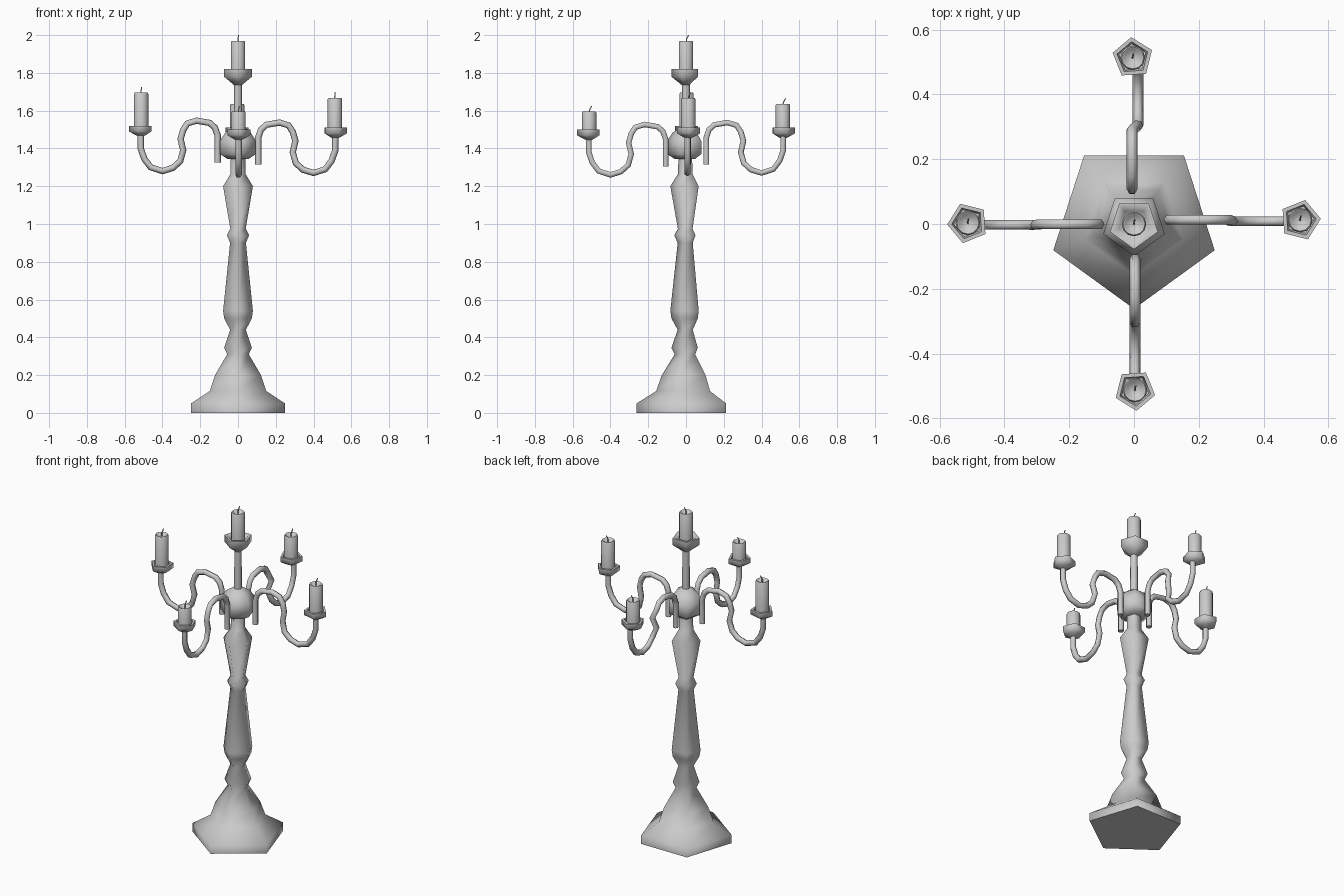
import bpy, bmesh, math
from mathutils import Vector

if "Cube" in bpy.data.objects:
    bpy.data.objects.remove(bpy.data.objects["Cube"])


def lathe(name, profile, sides, centre=(0, 0, 0), turn=-90):
    """Revolve (radius, z) pairs; the first corner points along 'turn' degrees."""
    bm = bmesh.new()
    rings = []
    for r, z in profile:
        if r == 0:
            rings.append([bm.verts.new((0, 0, z))] * sides)
        else:
            angles = [math.radians(turn + 360 * i / sides) for i in range(sides)]
            rings.append([bm.verts.new((r * math.cos(a), r * math.sin(a), z)) for a in angles])
    for low, high in zip(rings, rings[1:]):
        for i in range(sides):
            j = (i + 1) % sides
            quad = list(dict.fromkeys((low[i], low[j], high[j], high[i])))
            bm.faces.new(quad)
    mesh = bpy.data.meshes.new(name)
    bmesh.ops.recalc_face_normals(bm, faces=bm.faces)
    bm.to_mesh(mesh)
    bm.free()
    ob = bpy.data.objects.new(name, mesh)
    ob.location = centre
    bpy.context.collection.objects.link(ob)
    bpy.ops.object.select_all(action='DESELECT')
    ob.select_set(True)
    bpy.context.view_layer.objects.active = ob
    bpy.ops.object.shade_smooth_by_angle(angle=math.radians(75))
    return ob


def tube(name, points, radius, resolution=1):
    curve = bpy.data.curves.new(name, 'CURVE')
    curve.dimensions = '3D'
    curve.bevel_depth = radius
    curve.bevel_resolution = resolution
    curve.use_fill_caps = True
    spline = curve.splines.new('POLY')
    spline.points.add(len(points) - 1)
    for p, co in zip(spline.points, points):
        p.co = (*co, 1)
    ob = bpy.data.objects.new(name, curve)
    bpy.context.collection.objects.link(ob)
    return ob


def candle(name, x, y, bottom, top):
    """Candle with a slightly hollow top and a bent wick."""
    lathe(name + "_candle", [(0, bottom), (.038, bottom), (.038, top - .006), (.034, top),
                             (.028, top - .003), (.022, top - .012), (0, top - .014)], 12, (x, y, 0))
    wick = [(0, 0, -.016), (-.001, .002, .006), (.001, .006, .016), (.002, .014, .03)]
    tube(name + "_wick", [(x + a, y + b, top + c) for a, b, c in wick], .003, 0)


# Five-sided foot and turned column
lathe("base_and_column", [
    (0, 0), (.262, 0), (.262, .05), (.158, .115), (.128, .2), (.06, .31), (.077, .345),
    (.044, .44), (.077, .5), (.083, .54), (.044, .9), (.062, .94), (.043, .975),
    (.083, 1.2), (.042, 1.265), (.04, 1.37), (0, 1.37)], 5)

# Hub, upper stem and central cup
lathe("hub", [(0, 1.345), (.06, 1.345), (.1, 1.37), (.1, 1.44), (.07, 1.485),
              (.03, 1.51), (0, 1.51)], 5)
lathe("upper_stem", [(0, 1.48), (.022, 1.48), (.02, 1.76), (0, 1.76)], 8)
lathe("central_cup", [(0, 1.735), (.022, 1.735), (.04, 1.75), (.078, 1.78), (.078, 1.82),
                      (.062, 1.82), (.05, 1.795), (0, 1.795)], 5)
candle("central", 0, 0, 1.79, 1.97)

# S-curved arm as (distance out, height)
ARM = [(.108, 1.325), (.108, 1.47), (.122, 1.51), (.15, 1.535), (.22, 1.547), (.268, 1.532),
       (.29, 1.498), (.304, 1.45), (.29, 1.39), (.306, 1.332), (.345, 1.297), (.4, 1.28),
       (.462, 1.3), (.496, 1.345), (.515, 1.4), (.515, 1.48)]
CUP = [(0, -.055), (.018, -.055), (.038, -.045), (.064, -.03), (.064, 0), (.05, 0),
       (.044, -.022), (0, -.022)]

# name, angle, height shift, candle top, sideways offset inner, outer, cup
SIDES = [("left", 180, 0, 1.695, .001, .003, -.003),
         ("right", 0, -.01, 1.667, .013, .008, .012),
         ("back", 90, -.01, 1.635, .006, -.012, .004),
         ("front", -90, -.02, 1.595, .003, .003, .003)]

for name, deg, dz, top, inner, outer, end in SIDES:
    out = Vector((math.cos(math.radians(deg)), math.sin(math.radians(deg)), 0))
    side = Vector((-out.y, out.x, 0))
    path = [out * d + side * (inner if d < .303 else outer) + Vector((0, 0, z + dz))
            for d, z in ARM]
    tube(name + "_arm", path, .017)
    spot = out * .513 + side * end
    lathe(name + "_cup", CUP, 5, (spot.x, spot.y, 1.52 + dz), deg + 4)
    candle(name, spot.x, spot.y, 1.495 + dz, top)
